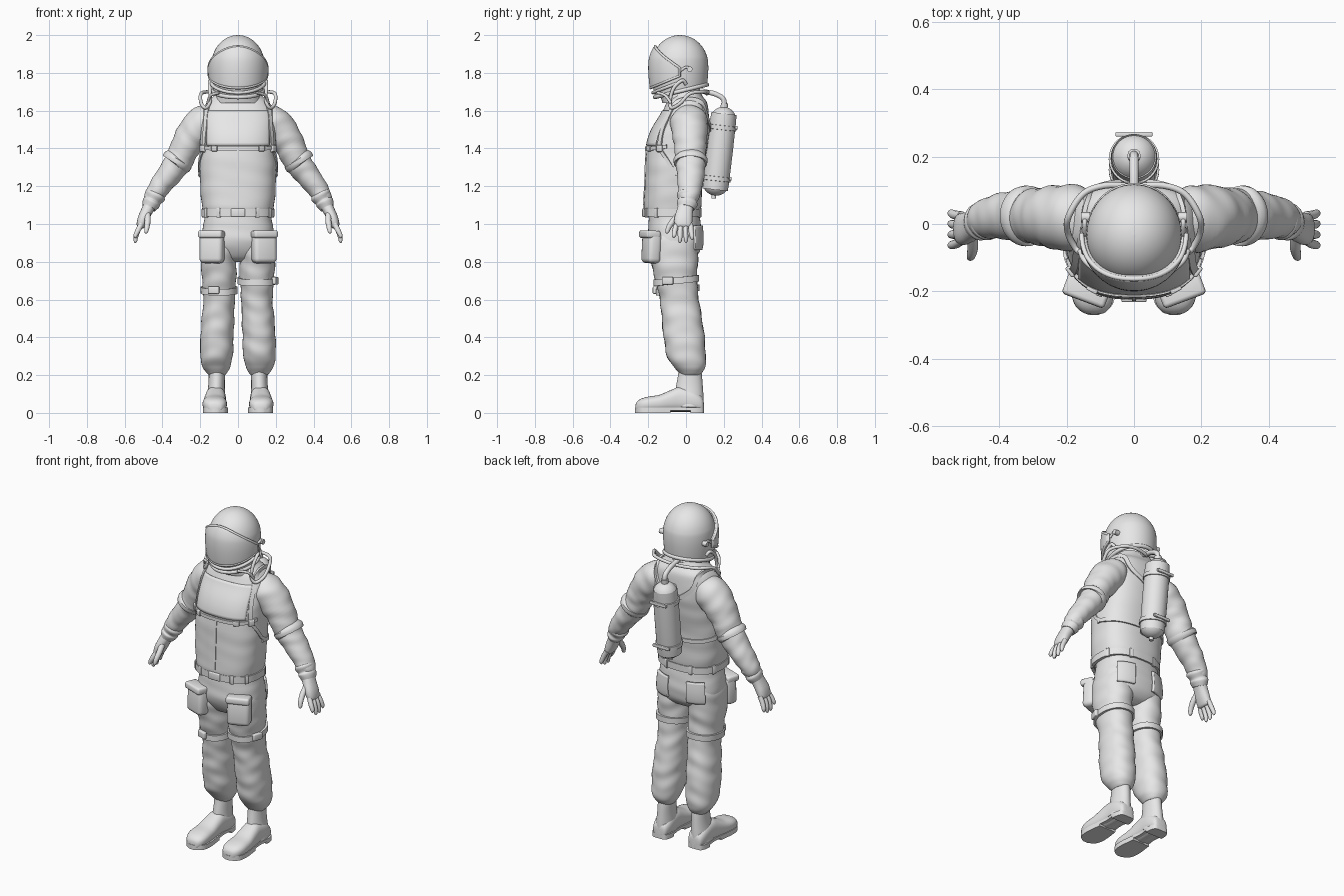
import bpy, bmesh, math
from mathutils import Vector

if "Cube" in bpy.data.objects:
    bpy.data.objects.remove(bpy.data.objects["Cube"])

grey = bpy.data.materials.new("suit_grey")
grey.diffuse_color = (0.8, 0.8, 0.8, 1)
grey.use_nodes = True
grey.node_tree.nodes["Principled BSDF"].inputs["Base Color"].default_value = grey.diffuse_color


def finish(name, bm, angle=40):
    bmesh.ops.recalc_face_normals(bm, faces=bm.faces)
    me = bpy.data.meshes.new(name)
    bm.to_mesh(me)
    bm.free()
    ob = bpy.data.objects.new(name, me)
    bpy.context.collection.objects.link(ob)
    me.materials.append(grey)
    bpy.ops.object.select_all(action='DESELECT')
    ob.select_set(True)
    bpy.context.view_layer.objects.active = ob
    bpy.ops.object.shade_smooth_by_angle(angle=math.radians(angle))
    return ob


def spline(pts, n):
    """Catmull-Rom through tuples of any length."""
    out = []
    for i in range(len(pts) - 1):
        q = [pts[max(i - 1, 0)], pts[i], pts[i + 1], pts[min(i + 2, len(pts) - 1)]]
        for k in range(n):
            t = k / n
            out.append(tuple(0.5 * (2 * b + (c - a) * t + (2 * a - 5 * b + 4 * c - d) * t * t
                       + (3 * b - a - 3 * c + d) * t ** 3) for a, b, c, d in zip(*q)))
    return out + [tuple(pts[-1])]


def sup(a, p):
    c, s = math.cos(a), math.sin(a)
    return math.copysign(abs(c) ** (2 / p), c), math.copysign(abs(s) ** (2 / p), s)


def skin(bm, rows, closed_u=True, caps=True):
    vs = [[bm.verts.new(p) for p in r] for r in rows]
    m = len(rows[0])
    for r0, r1 in zip(vs, vs[1:]):
        for j in range(m if closed_u else m - 1):
            bm.faces.new((r0[j], r0[(j + 1) % m], r1[(j + 1) % m], r1[j]))
    if caps:
        bm.faces.new(vs[0])
        bm.faces.new(vs[-1])


def loft(name, rings, axis='z', seg=36, sub=6, p=2.0, fold=0.0, ph=0.0, wave=75):
    """Rings are (x, y, z, ru, rv); fold adds cloth creases."""
    rg = spline(rings, sub)
    rows = []
    for i, (x, y, z, ru, rv) in enumerate(rg):
        U, V = Vector((1, 0, 0)), Vector((0, 1, 0))
        if axis == 'y':
            V = Vector((0, 0, 1))
        if axis == 'path':
            T = Vector(rg[min(i + 1, len(rg) - 1)][:3]) - Vector(rg[max(i - 1, 0)][:3])
            V = T.cross(Vector((0, 1, 0))).normalized()
            U = V.cross(T).normalized()
        row = []
        for j in range(seg):
            a = 2 * math.pi * j / seg
            c, s = sup(a, p)
            f = 1 + fold * (math.sin(wave * z + 2.4 * math.sin(a + ph))
                            + 0.6 * math.sin(1.6 * wave * z - 2 * math.sin(2 * a + ph)))
            row.append(Vector((x, y, z)) + U * ru * c * f + V * rv * s * f)
        rows.append(row)
    bm = bmesh.new()
    skin(bm, rows)
    return finish(name, bm)


def surf(rings, p, deg, z, off=0.0):
    """Point and outward normal on a body of horizontal rings."""
    rg = sorted(spline(rings, 6), key=lambda r: r[2])
    z = min(max(z, rg[0][2]), rg[-1][2] - 1e-5)
    i = max(k for k in range(len(rg) - 1) if rg[k][2] <= z)
    t = (z - rg[i][2]) / max(rg[i + 1][2] - rg[i][2], 1e-6)
    x, y, _, rx, ry = [a + (b - a) * t for a, b in zip(rg[i], rg[i + 1])]
    c, s = sup(math.radians(deg), p)
    n = Vector((c * ry, s * rx, 0)).normalized()
    return Vector((x + c * rx, y + s * ry, z)) + n * off, n


def ribbon(name, pn, width, thick, closed=False):
    bm = bmesh.new()
    rows, m = [], len(pn)
    for i, (q, n) in enumerate(pn):
        a = pn[(i - 1) % m if closed else max(i - 1, 0)][0]
        b = pn[(i + 1) % m if closed else min(i + 1, m - 1)][0]
        B = (b - a).cross(n).normalized() * width / 2
        rows.append([q - B - n * .006, q + B - n * .006, q + B + n * thick, q - B + n * thick])
    if closed:
        rows.append(rows[0])
    skin(bm, rows, caps=not closed)
    return finish(name, bm, 30)


def strap(name, rings, p, path, width=.02, thick=.008, closed=False):
    pts = spline(path, 8)
    if closed:
        pts = pts[:-1]
    return ribbon(name, [surf(rings, p, d, z) for d, z in pts], width, thick, closed)


def patch(name, rings, p, d0, d1, zlo, zhi, off, nu=24, nv=12):
    """Raised panel lying on a body, limits given as functions of angle."""
    rows = [[surf(rings, p, d, zlo(d) + (zhi(d) - zlo(d)) * k / nv, off)[0] for k in range(nv + 1)]
            for d in [d0 + (d1 - d0) * i / nu for i in range(nu + 1)]]
    bm = bmesh.new()
    skin(bm, rows, False, False)
    ob = finish(name, bm)
    m = ob.modifiers.new("thickness", 'SOLIDIFY')
    m.thickness, m.offset = off * 2, 0
    return ob


def tube(name, pts, r, closed=False, sub=8):
    cu = bpy.data.curves.new(name, 'CURVE')
    cu.dimensions, cu.bevel_depth, cu.bevel_resolution, cu.use_fill_caps = '3D', r, 3, True
    q = spline(pts, sub) if sub else pts
    sp = cu.splines.new('POLY')
    sp.points.add(len(q) - 1)
    for a, b in zip(sp.points, q):
        a.co = (*b, 1)
    sp.use_cyclic_u = closed
    tmp = bpy.data.objects.new("tmp", cu)
    bm = bmesh.new()
    bm.from_mesh(bpy.data.meshes.new_from_object(tmp))
    bpy.data.objects.remove(tmp)
    return finish(name, bm)


def box(name, loc, size, rz=0.0, rx=0.0, bevel=.01):
    bm = bmesh.new()
    bmesh.ops.create_cube(bm, size=1)
    bmesh.ops.scale(bm, vec=size, verts=bm.verts)
    bmesh.ops.bevel(bm, geom=bm.edges[:], offset=bevel, segments=3, affect='EDGES', profile=.5)
    ob = finish(name, bm)
    ob.location, ob.rotation_euler = loc, (rx, 0, rz)
    return ob


# Jacket and trouser seat
torso = [(0, -.07, 1.05, .178, .135), (0, -.072, 1.09, .19, .152), (0, -.066, 1.2, .2, .152),
         (0, -.06, 1.3, .203, .155), (0, -.045, 1.42, .2, .16), (0, -.027, 1.5, .2, .152),
         (0, -.005, 1.58, .197, .126), (0, .004, 1.64, .17, .108), (0, 0, 1.68, .125, .085),
         (0, -.005, 1.72, .1, .075)]
loft("jacket", torso, seg=64, p=2.5, fold=.006, wave=45)
hips = [(0, -.065, 1.08, .172, .13), (0, -.06, 1.0, .183, .138), (0, -.06, .92, .193, .144),
        (0, -.055, .86, .188, .13), (0, -.055, .82, .15, .1), (0, -.055, .8, .08, .06)]
loft("trouser_seat", hips, seg=64, p=2.4, fold=.006, wave=60)

# Belt with buckle and loops
strap("belt", torso, 2.5, [(d, 1.06) for d in range(-180, 181, 15)], .04, .012, True)
box("belt_buckle", (0, -.222, 1.06), (.075, .02, .045), bevel=.006)
for d in (-150, -118, -62, -30, 20, 70, 110, 160):
    q, n = surf(torso, 2.5, d, 1.06, .008)
    box("belt_loop", q, (.022, .016, .052), math.atan2(n.y, n.x) + math.pi / 2, bevel=.004)

# Chest panel, zip, harness
patch("chest_panel", torso, 2.5, -140, -40, lambda d: 1.415, lambda d: 1.6, .003)
strap("zip", torso, 2.5, [(-90, 1.1), (-90, 1.25), (-90, 1.39)], .012, .004)
strap("chest_strap", torso, 2.5, [(-165, 1.41), (-130, 1.4), (-90, 1.4), (-50, 1.4), (-15, 1.41)], .02, .009)
strap("back_strap_low", torso, 2.5, [(0, 1.27), (40, 1.25), (90, 1.24), (140, 1.25), (180, 1.27)], .022)
for s in (1, -1):
    m = lambda d: -90 + s * (d + 90)
    strap("shoulder_strap", torso, 2.5, [(m(d), z) for d, z in
          [(-28, 1.38), (-32, 1.46), (-36, 1.56), (-30, 1.63), (0, 1.66), (40, 1.64), (62, 1.56), (85, 1.5)]], .024)
    strap("side_strap", torso, 2.5, [(m(d), z) for d, z in [(-32, 1.41), (-12, 1.34), (5, 1.27), (30, 1.25)]], .018)
    q, n = surf(torso, 2.5, m(-58), 1.4, .008)
    box("strap_buckle", q, (.035, .014, .03), math.atan2(n.y, n.x) + math.pi / 2, bevel=.004)
    q, n = surf(torso, 2.5, m(-28), 1.4, .008)
    box("side_buckle", q, (.035, .018, .035), math.atan2(n.y, n.x) + math.pi / 2, bevel=.005)

# Helmet shell, cut along a tilted neck plane
shell = [(0, -.032, z, .141 * k, .15 * k) for z, k in
         [(1.64, .84), (1.7, .92), (1.76, .975), (1.82, 1)] +
         [(1.84 + .16 * math.sin(t * math.pi / 18), max(math.cos(t * math.pi / 18), .01)) for t in range(1, 10)]]
helmet = loft("helmet", shell, seg=64, sub=4)
neck_z = lambda y: 1.73 + .24 * (y - .08)
bm = bmesh.new()
bm.from_mesh(helmet.data)
bmesh.ops.bisect_plane(bm, geom=bm.verts[:] + bm.edges[:] + bm.faces[:], plane_co=(0, .08, 1.73),
                       plane_no=(0, .24, -1), clear_outer=True)
bm.to_mesh(helmet.data)
bm.free()
ring = []
for d in range(0, 360, 6):
    z = 1.7
    for _ in range(4):
        q, n = surf(shell, 2, d, z)
        z = neck_z(q.y)
    ring.append((q.x, q.y, z))
tube("neck_ring", ring, .011, True, 0)
loft("collar", [(0, -.025, 1.64, .125, .1), (0, -.028, 1.67, .118, .105), (0, -.03, 1.7, .112, .112)], sub=3)

# Visor with trim, chin bar and side pivots
cosd = lambda d: max(math.cos(math.radians(d + 90)), 0)
hi, lo = lambda d: 1.825 + .115 * cosd(d), lambda d: 1.785 - .065 * cosd(d)
patch("visor", shell, 2, -178, -2, lo, hi, .009, 40, 16)
edge = [surf(shell, 2, d, hi(d), .014)[0] for d in range(-180, 1, 5)]
edge += [surf(shell, 2, d, lo(d), .014)[0] for d in range(0, -181, -5)]
tube("visor_trim", edge, .007, True, 0)
tube("chin_bar", [surf(shell, 2, d, 1.75 - .055 * cosd(d), .006)[0] for d in range(-175, -4, 5)], .009, False, 0)
for s in (1, -1):
    tube("visor_pivot", [(s * .13, .02, 1.82), (s * .158, .02, 1.82)], .015, sub=1)
    tube("visor_arm", [(s * .147, .03, 1.82), (s * .146, 0, 1.83), (s * .146, -.03, 1.81)], .007)

# Air tank, leaning toward the body at the bottom
tp = lambda z, r: (0, .152 + .115 * (z - 1.16), z, r, r)
dome = [math.radians(a) for a in (5, 25, 45, 65, 90)]
loft("air_tank", [tp(1.215 - .065 * math.cos(a), .069 * math.sin(a)) for a in dome] +
     [tp(1.55 + .07 * math.cos(a), .069 * math.sin(a)) for a in reversed(dome)], 'path', 40, 2)
for z in (1.24, 1.51):
    loft("tank_band", [tp(z - .012, .068), tp(z - .011, .075), tp(z + .011, .075), tp(z + .012, .068)], 'path', 40, 1)
    c = tp(z, 0)
    box("band_buckle", (0, c[1] + .074, z), (.11, .014, .018), bevel=.004)
    box("tank_bracket", (0, c[1] - .075, z), (.05, .06, .03), bevel=.005)
tube("tank_valve", [(0, .15, 1.17), (0, .146, 1.135)], .013, sub=1)
tube("tank_cap", [(0, .2, 1.6), (0, .204, 1.64)], .02, sub=1)
tube("air_hose", [(0, .204, 1.63), (0, .195, 1.665), (0, .15, 1.69), (0, .1, 1.7), (0, .07, 1.71)], .014)

for s in (1, -1):
    # Looped side hose
    tube("side_hose", [(s * x, y, z) for x, y, z in
         [(.0, .11, 1.69), (.08, .115, 1.7), (.15, .09, 1.7), (.195, .02, 1.69), (.195, -.03, 1.64), (.17, -.075, 1.615),
          (.148, -.085, 1.65), (.15, -.065, 1.72), (.148, -.02, 1.76), (.135, .0, 1.74)]], .0095)
    tube("hose_front", [(s * .16, -.08, 1.64), (s * .145, -.11, 1.68), (s * .1, -.15, 1.695)], .008)

    # Sleeve with creases, elbow strap and cuff
    loft("sleeve", [(s * x, y, z, ru, rv) for x, y, z, ru, rv in
         [(.12, .01, 1.575, .07, .06), (.17, .015, 1.545, .098, .09), (.225, .02, 1.49, .095, .092),
          (.275, .022, 1.415, .085, .08), (.31, .024, 1.34, .08, .073), (.355, .025, 1.275, .074, .066),
          (.405, .022, 1.21, .066, .058), (.445, .015, 1.15, .056, .05), (.462, .01, 1.12, .044, .04)]],
         'path', fold=.022, ph=s, wave=80)
    loft("elbow_strap", [(s * x, .024, z, ru, rv) for x, z, ru, rv in
         [(.313, 1.345, .078, .07), (.316, 1.341, .09, .082), (.329, 1.319, .088, .08), (.332, 1.315, .076, .068)]],
         'path', sub=2, fold=.01)
    loft("glove_cuff", [(s * x, y, z, ru, rv) for x, y, z, ru, rv in
         [(.43, .014, 1.165, .05, .045), (.438, .012, 1.15, .061, .055), (.452, .009, 1.125, .05, .046),
          (.46, .006, 1.11, .055, .048), (.472, 0, 1.085, .045, .038)]], 'path', sub=5, fold=.012)

    # Glove hand and fingers
    loft("glove_palm", [(s * x, y, z, ru, rv) for x, y, z, ru, rv in
         [(.462, .004, 1.11, .04, .034), (.482, -.006, 1.07, .043, .031), (.503, -.014, 1.025, .048, .029),
          (.516, -.014, .99, .044, .022), (.52, -.014, .98, .03, .012)]], 'path', seg=24, p=2.3)
    for i, tip in enumerate((.925, .9, .9, .915)):
        y = -.05 + i * .025
        loft("finger", [(s * .512, y, 1.0, .013, .014), (s * .53, y * 1.15 - .002, .965, .0135, .014),
             (s * .541, y * 1.25, (tip + .96) / 2, .012, .012), (s * .543, y * 1.3, tip + .008, .009, .009),
             (s * .543, y * 1.3, tip, .003, .003)], 'path', seg=14, sub=4)
    loft("thumb", [(s * .48, -.03, 1.06, .016, .016), (s * .478, -.065, 1.02, .016, .016),
         (s * .482, -.09, .985, .014, .014), (s * .486, -.1, .958, .01, .01), (s * .486, -.102, .95, .003, .003)],
         'path', seg=14, sub=4)

    # Trouser leg, thigh strap and pockets
    leg = [(s * x, y, z, rx, ry) for x, y, z, rx, ry in
           [(.095, -.06, .98, .08, .115), (.1, -.066, .9, .093, .13), (.102, -.062, .8, .094, .124),
            (.1, -.052, .7, .09, .11), (.1, -.035, .6, .083, .103), (.106, -.022, .5, .086, .106),
            (.111, -.01, .4, .087, .108), (.114, .002, .3, .086, .102), (.114, .018, .245, .073, .084),
            (.113, .024, .215, .056, .064), (.112, .024, .2, .044, .05)]]
    loft("trouser_leg", leg, sub=9, p=2.2, fold=.018, ph=s * 1.3, wave=48)
    zs = .7 if s > 0 else .65
    strap("thigh_strap", leg, 2.2, [(d, zs + .012 * math.sin(math.radians(d))) for d in range(-180, 181, 20)],
          .034, .012, True)
    q, n = surf(leg, 2.2, -20 if s > 0 else -105, zs, .012)
    box("thigh_buckle", q, (.06, .022, .04), math.atan2(n.y, n.x) + math.pi / 2, bevel=.006)
    box("thigh_pocket", (s * .137, -.183, .875), (.13, .075, .165), s * .36, -.05, .024)
    box("pocket_flap", (s * .139, -.192, .945), (.134, .078, .04), s * .36, -.05, .012)
    b0, b1 = (40, 75) if s > 0 else (105, 140)
    patch("back_pocket", hips, 2.4, b0, b1, lambda d: .865, lambda d: .99, .007)

    # Boot: shaft, foot and sole
    loft("boot_shaft", [(s * .112, .02, .26, .045, .055), (s * .112, .021, .2, .043, .063),
         (s * .114, .018, .14, .044, .071), (s * .117, .015, .08, .05, .078), (s * .12, .014, .03, .054, .08)], sub=4)
    loft("boot_foot", [(s * x, y, h / 2 + .006, w, h / 2) for x, y, w, h in
         [(.118, .094, .02, .05), (.118, .085, .042, .08), (.118, .04, .054, .115), (.119, -.03, .054, .132),
          (.121, -.08, .057, .115), (.123, -.14, .062, .09), (.123, -.2, .064, .08), (.121, -.24, .054, .068),
          (.119, -.262, .034, .05), (.118, -.268, .012, .03)]], 'y', sub=4, p=2.5)
    out = spline([(.094, .02), (.086, .044), (.04, .057), (-.03, .05), (-.1, .058), (-.17, .066), (-.22, .063),
                  (-.25, .048), (-.27, .015)], 4)
    for nm, y0, y1, z0, z1 in (("boot_sole", -1, 1, .012, .028), ("boot_heel", .01, 1, 0, .014),
                               ("boot_tread", -1, -.08, 0, .014)):
        o = [(y, w) for y, w in out if y0 <= y <= y1]
        loop = [(s * .12 + w, y) for y, w in o] + [(s * .12 - w, y) for y, w in reversed(o)]
        bm = bmesh.new()
        skin(bm, [[(x, y, z) for x, y in loop] for z in (z0, z1)])
        finish(nm, bm)
